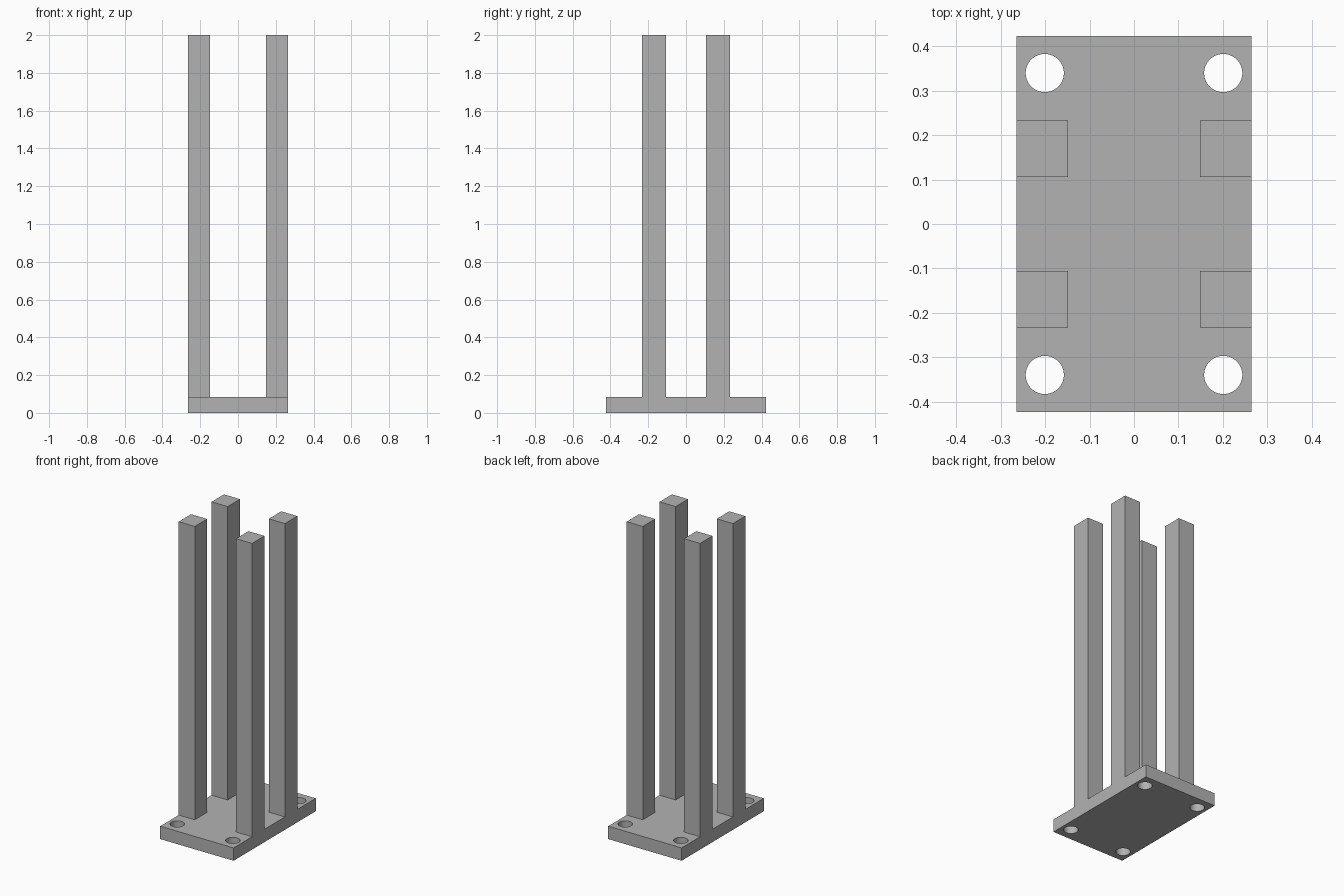
import bpy
import bmesh
from mathutils import Matrix, Vector

default_cube = bpy.data.objects.get("Cube")
if default_cube:
    bpy.data.objects.remove(default_cube, do_unlink=True)

# Overall sizes
HALF_X, HALF_Y = 0.265, 0.424
PLATE_TOP, HEIGHT = 0.084, 2.0
POST_INNER_X = 0.149
POST_Y = (0.106, 0.2335)
HOLE_X, HOLE_Y, HOLE_RADIUS = 0.201, 0.34, 0.043

grey = bpy.data.materials.new("plain grey")
grey.use_nodes = True
grey.diffuse_color = (0.45, 0.45, 0.45, 1)
grey.node_tree.nodes["Principled BSDF"].inputs["Base Color"].default_value = grey.diffuse_color


def finish(name, bm):
    mesh = bpy.data.meshes.new(name)
    bm.to_mesh(mesh)
    bm.free()
    mesh.materials.append(grey)
    obj = bpy.data.objects.new(name, mesh)
    bpy.context.collection.objects.link(obj)
    return obj


def box(name, low, high):
    low, high = Vector(low), Vector(high)
    bm = bmesh.new()
    place = Matrix.Translation((low + high) / 2) @ Matrix.Diagonal((*(high - low), 1))
    bmesh.ops.create_cube(bm, size=1, matrix=place)
    return finish(name, bm)


corners = [(sx, sy) for sx in (-1, 1) for sy in (-1, 1)]

# Base plate
plate = box("base_plate", (-HALF_X, -HALF_Y, 0), (HALF_X, HALF_Y, PLATE_TOP))

# Screw holes through the plate corners
bm = bmesh.new()
for sx, sy in corners:
    bmesh.ops.create_cone(
        bm, cap_ends=True, segments=64, radius1=HOLE_RADIUS, radius2=HOLE_RADIUS,
        depth=PLATE_TOP * 3,
        matrix=Matrix.Translation((sx * HOLE_X, sy * HOLE_Y, PLATE_TOP / 2)))
cutter = finish("hole_cutter", bm)
cutter.hide_render = True
cut = plate.modifiers.new("holes", "BOOLEAN")
cut.operation = "DIFFERENCE"
cut.solver = "EXACT"
cut.object = cutter
bpy.ops.object.select_all(action="DESELECT")
plate.select_set(True)
bpy.context.view_layer.objects.active = plate
bpy.ops.object.modifier_apply(modifier=cut.name)
bpy.data.objects.remove(cutter, do_unlink=True)
bpy.ops.object.shade_smooth_by_angle()

# Four upright posts, flush with the long sides of the plate
for sx, sy in corners:
    xs = sorted((sx * POST_INNER_X, sx * HALF_X))
    ys = sorted(sy * y for y in POST_Y)
    name = ("front" if sy < 0 else "back") + ("_left" if sx > 0 else "_right") + "_post"
    box(name, (xs[0], ys[0], PLATE_TOP), (xs[1], ys[1], HEIGHT))
